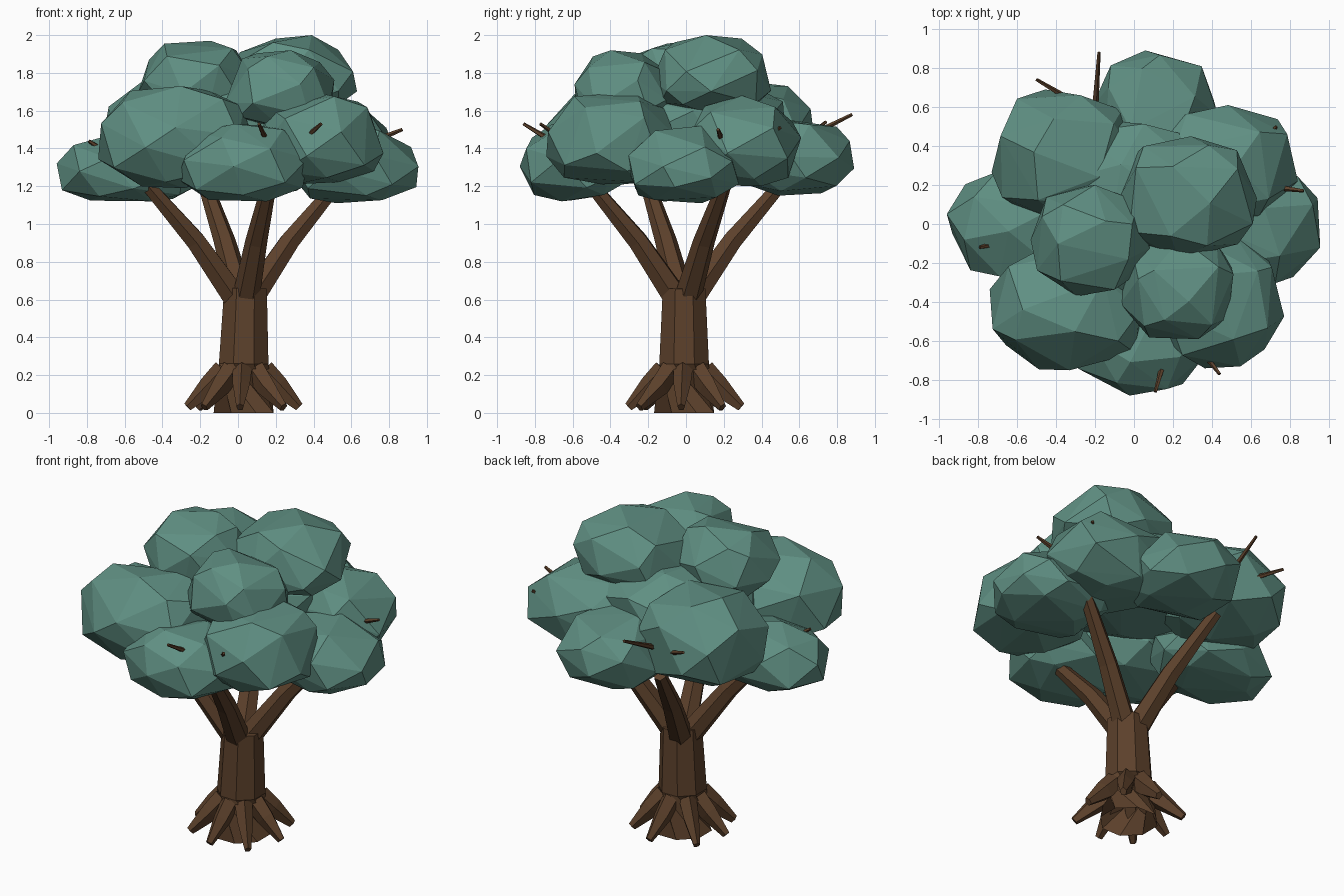
import bpy, bmesh, math, random
from mathutils import Vector

cube = bpy.data.objects.get("Cube")
if cube:
    bpy.data.objects.remove(cube, do_unlink=True)


def material(name, colour):
    mat = bpy.data.materials.new(name)
    mat.use_nodes = True
    mat.diffuse_color = colour
    mat.node_tree.nodes["Principled BSDF"].inputs["Base Color"].default_value = colour
    return mat


LEAF = material("leaf green", (0.115, 0.275, 0.225, 1))
BARK = material("bark brown", (0.107, 0.052, 0.024, 1))


def finish(name, bm, mat):
    bmesh.ops.recalc_face_normals(bm, faces=bm.faces)
    mesh = bpy.data.meshes.new(name)
    bm.to_mesh(mesh)
    bm.free()
    mesh.materials.append(mat)
    obj = bpy.data.objects.new(name, mesh)
    bpy.context.collection.objects.link(obj)
    return obj


def limb(name, points, radii, sides, turn=0.0, flat=1.0, capped=True):
    """Tapering faceted tube through a few points."""
    bm = bmesh.new()
    points = [Vector(p) for p in points]
    rings = []
    for i, (p, r) in enumerate(zip(points, radii)):
        axis = points[min(i + 1, len(points) - 1)] - points[max(i - 1, 0)]
        side = axis.cross(Vector((0, 0, 1)))
        side = side.normalized() if side.length > 0.001 else Vector((1, 0, 0))
        up = side.cross(axis).normalized()
        ring = []
        for k in range(sides):
            a = turn + math.tau * k / sides
            ring.append(bm.verts.new(p + side * r * flat * math.cos(a) + up * r * math.sin(a)))
        rings.append(ring)
    for low, high in zip(rings, rings[1:]):
        for k in range(sides):
            n = (k + 1) % sides
            bm.faces.new((low[k], low[n], high[n], high[k]))
    if capped:
        bm.faces.new(rings[0])
    bm.faces.new(rings[-1])
    return finish(name, bm, BARK)


def leaf_clump(name, low, high, seed):
    """Coarse faceted boulder with a flattened underside, fitted between two corners."""
    rng = random.Random(seed)
    bm = bmesh.new()
    count, spin = 25, rng.uniform(0, math.tau)
    for i in range(count):
        # Evenly spiralled points, shaken and pushed towards a boxier outline
        z = 1 - (2 * i + 1) / count
        r, a = math.sqrt(1 - z * z), spin + i * 2.4
        p = Vector((r * math.cos(a), r * math.sin(a), z))
        p += Vector([rng.uniform(-0.16, 0.16) for _ in range(3)])
        p = Vector([math.copysign(abs(c) ** 0.85, c) for c in p.normalized()])
        if p.z < 0:
            p.z *= 0.65
        bm.verts.new(p)
    bmesh.ops.convex_hull(bm, input=bm.verts)
    for axis in range(3):
        values = [v.co[axis] for v in bm.verts]
        small, span = min(values), max(values) - min(values)
        for v in bm.verts:
            v.co[axis] = low[axis] + (v.co[axis] - small) / span * (high[axis] - low[axis])
    return finish(name, bm, LEAF)


# Trunk, open underneath
TX, TY = 0.03, -0.01
limb("trunk", [(TX, TY, 0), (TX, TY, 0.26), (TX + 0.01, TY, 0.66)],
     [0.172, 0.142, 0.122], 8, math.pi / 8, capped=False)

# Roots splaying around the trunk foot
rng = random.Random(4)
for i in range(8):
    a = math.tau * i / 8 + rng.uniform(-0.1, 0.1)
    c, s = math.cos(a), math.sin(a)
    reach = rng.uniform(0.29, 0.32)
    path = [(TX + c * r, TY + s * r, z) for r, z in ((0.1, 0.22), (0.18, 0.14), (reach, 0.03))]
    limb(f"root_{i + 1}", path, [0.068, 0.06, 0.026], 5, math.pi / 2, 0.8)

# Main branches, a quarter turn apart
for i, tip in enumerate([(0.54, 0.21), (-0.18, 0.52), (-0.5, -0.21), (0.17, -0.52)]):
    x, y = tip
    base = (TX + (x - TX) * 0.1, TY + (y - TY) * 0.1, 0.62)
    bend = (TX + (x - TX) * 0.48, TY + (y - TY) * 0.48, 0.91)
    limb(f"branch_{i + 1}", [base, bend, (x, y, 1.23)], [0.072, 0.058, 0.038], 6, 0.3)

# Twigs poking out of the crown
twigs = [
    ((-0.3, 0.62, 1.44), (-0.5, 0.74, 1.54)), ((-0.2, 0.6, 1.44), (-0.18, 0.88, 1.58)),
    ((0.64, 0.4, 1.45), (0.73, 0.5, 1.51)), ((0.72, 0.19, 1.44), (0.87, 0.17, 1.5)),
    ((0.34, -0.64, 1.44), (0.44, -0.77, 1.53)), ((0.16, -0.68, 1.42), (0.11, -0.86, 1.53)),
    ((-0.7, -0.1, 1.38), (-0.79, -0.12, 1.44)),
]
for i, (start, end) in enumerate(twigs):
    limb(f"twig_{i + 1}", [start, end], [0.018, 0.009], 5)

# Leaf clumps: low corner, high corner
clumps = {
    "crown_top": ((-0.08, -0.18, 1.58), (0.63, 0.45, 2.0)),
    "crown_top_right": ((-0.53, -0.37, 1.55), (0.08, 0.2, 1.97)),
    "crown_top_front": ((-0.07, -0.59, 1.5), (0.51, -0.06, 1.92)),
    "crown_core": ((-0.45, -0.42, 1.32), (0.48, 0.53, 1.76)),
    "front_right_clump": ((-0.74, -0.75, 1.19), (0.09, -0.1, 1.73)),
    "front_left_clump": ((0.1, -0.74, 1.21), (0.77, -0.06, 1.7)),
    "front_low_clump": ((-0.32, -0.88, 1.12), (0.37, -0.3, 1.53)),
    "right_low_clump": ((-0.96, -0.27, 1.12), (-0.2, 0.29, 1.48)),
    "left_low_clump": ((0.28, -0.31, 1.11), (0.955, 0.28, 1.52)),
    "back_right_clump": ((-0.73, 0.0, 1.21), (0.0, 0.69, 1.75)),
    "back_low_clump": ((-0.22, 0.24, 1.15), (0.43, 0.89, 1.56)),
    "back_left_clump": ((0.08, 0.0, 1.2), (0.84, 0.61, 1.68)),
}
for i, (name, (low, high)) in enumerate(clumps.items()):
    leaf_clump(name, low, high, 20 + i)
